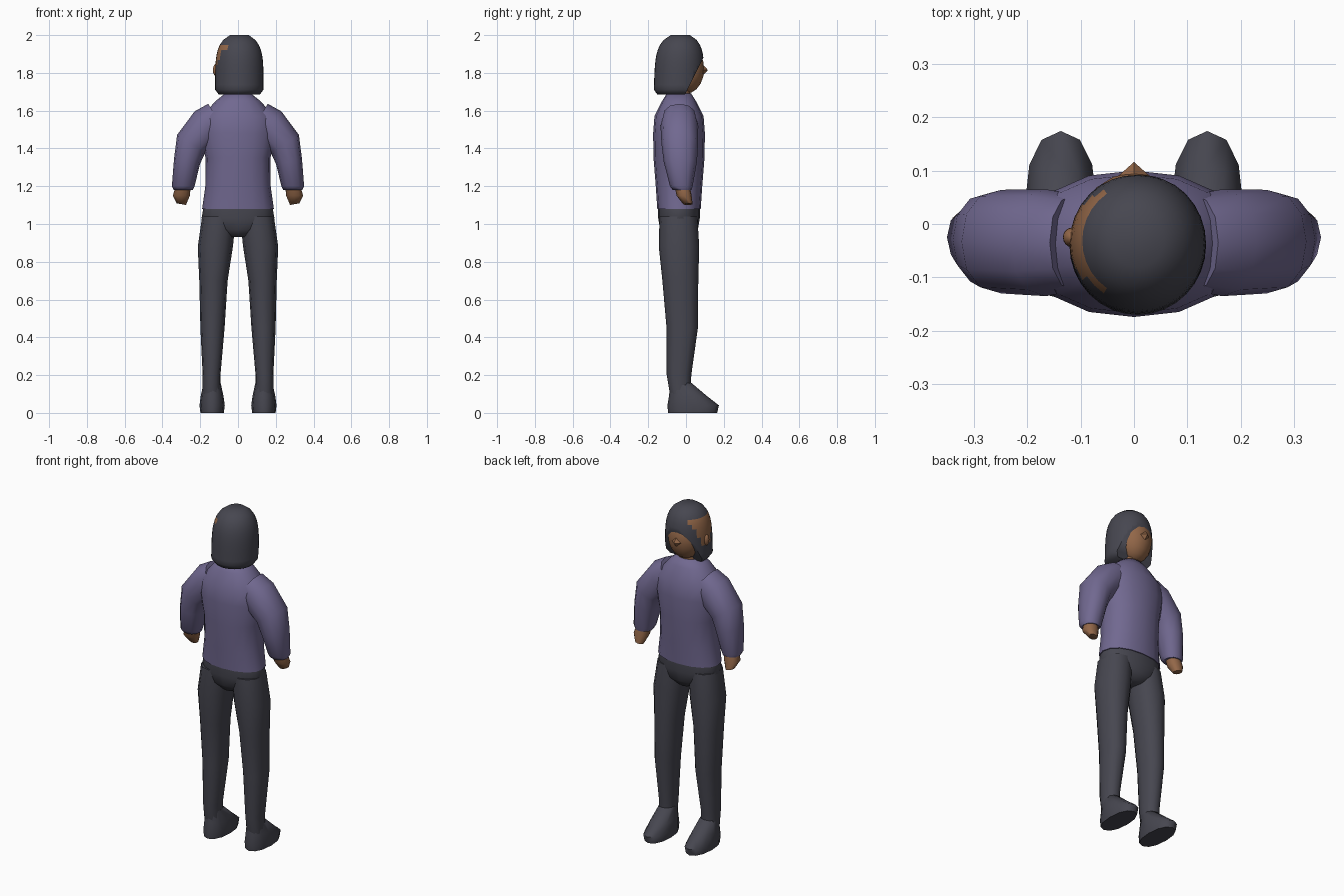
import bpy
import bmesh
from math import sin, cos, pi, radians, copysign, sqrt
from mathutils import Matrix

cube = bpy.data.objects.get("Cube")
if cube:
    bpy.data.objects.remove(cube, do_unlink=True)


def material(name, *rgb):
    mat = bpy.data.materials.new(name)
    mat.use_nodes = True
    mat.diffuse_color = (*rgb, 1)
    shader = mat.node_tree.nodes["Principled BSDF"]
    shader.inputs["Base Color"].default_value = (*rgb, 1)
    return mat


charcoal = material("charcoal", .062, .062, .08)
purple = material("muted_purple", .165, .14, .28)
skin = material("brown_skin", .29, .135, .065)


def finish(name, bm, *materials):
    """Turn the bmesh into a smooth-shaded object."""
    bmesh.ops.recalc_face_normals(bm, faces=bm.faces)
    mesh = bpy.data.meshes.new(name)
    bm.to_mesh(mesh)
    bm.free()
    for mat in materials:
        mesh.materials.append(mat)
    part = bpy.data.objects.new(name, mesh)
    bpy.context.collection.objects.link(part)
    bpy.ops.object.select_all(action="DESELECT")
    bpy.context.view_layer.objects.active = part
    part.select_set(True)
    bpy.ops.object.shade_smooth_by_angle(angle=radians(60))


def loft(rings, sides=12, side=1, power=.9):
    """Skin rings of (x, y, z, half width, half depth, tilt); side -1 mirrors."""
    bm = bmesh.new()
    loops = []
    for x, y, z, width, depth, *tilt in rings:
        lean = radians(tilt[0]) if tilt else 0
        loop = []
        for i in range(sides):
            c, s = cos(2 * pi * i / sides), sin(2 * pi * i / sides)
            across = copysign(abs(c) ** power, c) * width
            along = copysign(abs(s) ** power, s) * depth
            corner = (side * (x + across * cos(lean)), y + along, z + across * sin(lean))
            loop.append(bm.verts.new(corner))
        loops.append(loop)
    for lower, upper in zip(loops, loops[1:]):
        for i in range(sides):
            bm.faces.new((lower[i - 1], lower[i], upper[i], upper[i - 1]))
    bm.faces.new(loops[0])
    bm.faces.new(loops[-1])
    return bm


def upright(sections, y=-.037):
    """Central rings from (height, half width, half depth)."""
    return [(0, y, *section) for section in sections]


def ellipsoid(name, mat, centre, size):
    bm = bmesh.new()
    placing = Matrix.Translation(centre) @ Matrix.Diagonal((*size, 1))
    bmesh.ops.create_uvsphere(bm, u_segments=16, v_segments=10, radius=1, matrix=placing)
    finish(name, bm, mat)


# Torso
jumper = [(1.08, .19, .115), (1.2, .173, .123), (1.35, .172, .135), (1.48, .2, .137),
          (1.57, .19, .13), (1.65, .12, .09), (1.69, .07, .065)]
finish("jumper_body", loft(upright(jumper), sides=16), purple)
hips = [(.93, .05, .07), (.97, .15, .1), (1.03, .193, .11), (1.085, .183, .11)]
finish("trouser_hips", loft(upright(hips), sides=16), charcoal)

# Limbs, one side at a time
sleeve = [(.11, -.035, 1.56, .09, .09, 58), (.165, -.035, 1.52, .1, .1, 50),
          (.248, -.033, 1.425, .088, .097, 32), (.27, -.03, 1.33, .07, .088, 10),
          (.29, -.025, 1.2, .06, .06), (.29, -.02, 1.18, .05, .05)]
hand = [(.29, -.02, 1.2, .04, .04), (.3, -.01, 1.15, .045, .04), (.3, .01, 1.105, .025, .025, 10)]
leg = [(.1, -.04, 1.04, .09, .1), (.12, -.037, .88, .093, .107), (.13, -.03, .7, .075, .095),
       (.135, -.02, .45, .064, .083), (.14, -.037, .2, .047, .065), (.14, -.03, .1, .047, .055)]
foot = [(.137, .035, 0, .062, .13), (.137, .038, .04, .067, .136),
        (.137, .01, .09, .06, .1), (.137, -.028, .16, .045, .055)]
limbs = [("sleeve", sleeve, purple), ("hand", hand, skin),
         ("leg", leg, charcoal), ("foot", foot, charcoal)]
for label, side in (("left", 1), ("right", -1)):
    for part, rings, mat in limbs:
        finish(f"{label}_{part}", loft(rings, side=side), mat)

# Neck, head and exposed ear
finish("neck", loft(upright([(1.64, .065, .062), (1.78, .06, .06)])), skin)
ellipsoid("head", skin, (0, 0, 1.82), (.1, .096, .13))
ellipsoid("ear", skin, (-.117, -.025, 1.815), (.016, .018, .032))

# Nose
nose = bmesh.new()
forward = Matrix.Translation((0, .096, 1.815)) @ Matrix.Rotation(radians(-90), 4, "X")
bmesh.ops.create_cone(nose, cap_ends=True, segments=4, radius1=.045, radius2=0,
                      depth=.04, matrix=forward)
finish("nose", nose, skin)

# Bobbed hair: straight sides closing into a flattened dome
bottom, height, steps = 1.685, .315, 12
locks = []
for i in range(steps + 1):
    t = i / steps
    spread = sqrt(1 - .85 * t ** 5) if i else .85
    locks.append((.007, -.04 + .01 * t, bottom + height * t, .128 * spread, .131 * spread))
hair = loft(locks, sides=32, power=1)

# Cut the hair back diagonally around the face
cut = bmesh.ops.bisect_plane(
    hair, geom=hair.verts[:] + hair.edges[:] + hair.faces[:],
    plane_co=(0, .092, 1.88), plane_no=(0, 2, -1), clear_outer=True)
rim = [e for e in cut["geom_cut"] if isinstance(e, bmesh.types.BMEdge)]
bmesh.ops.contextual_create(hair, geom=rim)

# Bare patch around the ear, widening upwards
for face in hair.faces:
    spot = face.calc_center_median()
    reach = .02 + (spot.z - 1.77) * .45
    if spot.x < -.06 and 1.78 < spot.z < 1.94 and abs(spot.y + .025) < reach:
        face.material_index = 1
finish("hair", hair, charcoal, skin)
